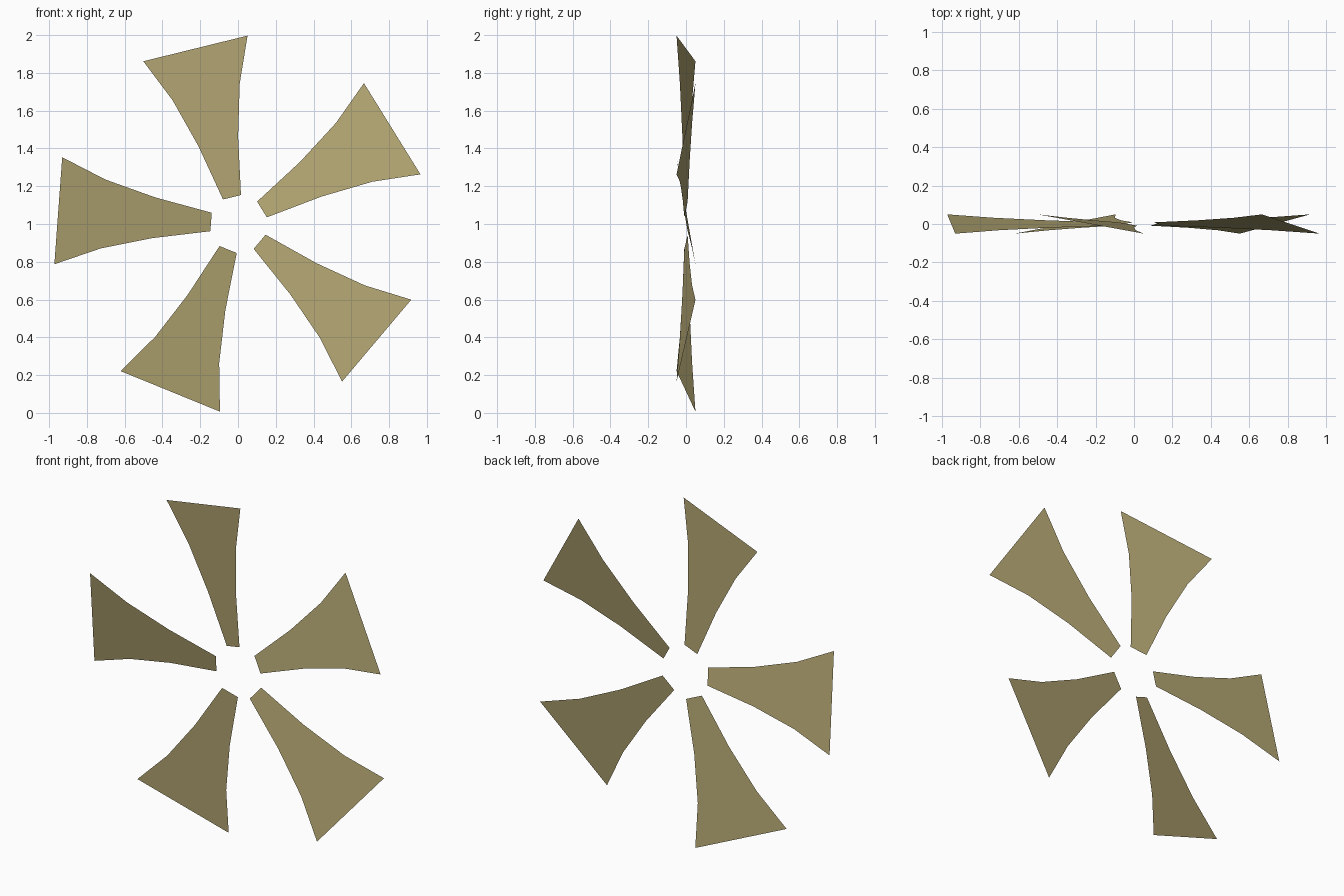
import bpy, math

if "Cube" in bpy.data.objects:
    bpy.data.objects.remove(bpy.data.objects["Cube"])

# Pale brass-brown used on all blades
mat = bpy.data.materials.new("khaki_brown")
mat.diffuse_color = (0.45, 0.38, 0.17, 1.0)
mat.use_nodes = True
mat.node_tree.nodes["Principled BSDF"].inputs["Base Color"].default_value = mat.diffuse_color

# Blade outline: distance from hub, half width
SECTIONS = [(0.146, 0.049), (0.45, 0.108), (0.72, 0.183), (0.957, 0.284)]
PITCH = math.tan(math.radians(10))
CENTRE_X, CENTRE_Z = 0.003, 1.0


def make_blade(index):
    a = math.radians(103.8 + 72 * index)
    ux, uz = math.cos(a), math.sin(a)      # along the blade
    vx, vz = uz, -ux                       # across the blade, clockwise
    verts = []
    for r, half in SECTIONS:
        for v in (-half, half):
            verts.append((CENTRE_X + ux * r + vx * v, -v * PITCH,
                          CENTRE_Z + uz * r + vz * v))
    # flat faces wound to look towards the front
    faces = [(2 * i, 2 * i + 1, 2 * i + 3, 2 * i + 2)
             for i in range(len(SECTIONS) - 1)]
    mesh = bpy.data.meshes.new(f"fan_blade_{index + 1}")
    mesh.from_pydata(verts, [], faces)
    if mesh.polygons[0].normal.y > 0:
        mesh.flip_normals()
    mesh.materials.append(mat)
    obj = bpy.data.objects.new(f"fan_blade_{index + 1}", mesh)
    bpy.context.collection.objects.link(obj)


# Five pitched blades around an empty hub
for n in range(5):
    make_blade(n)
